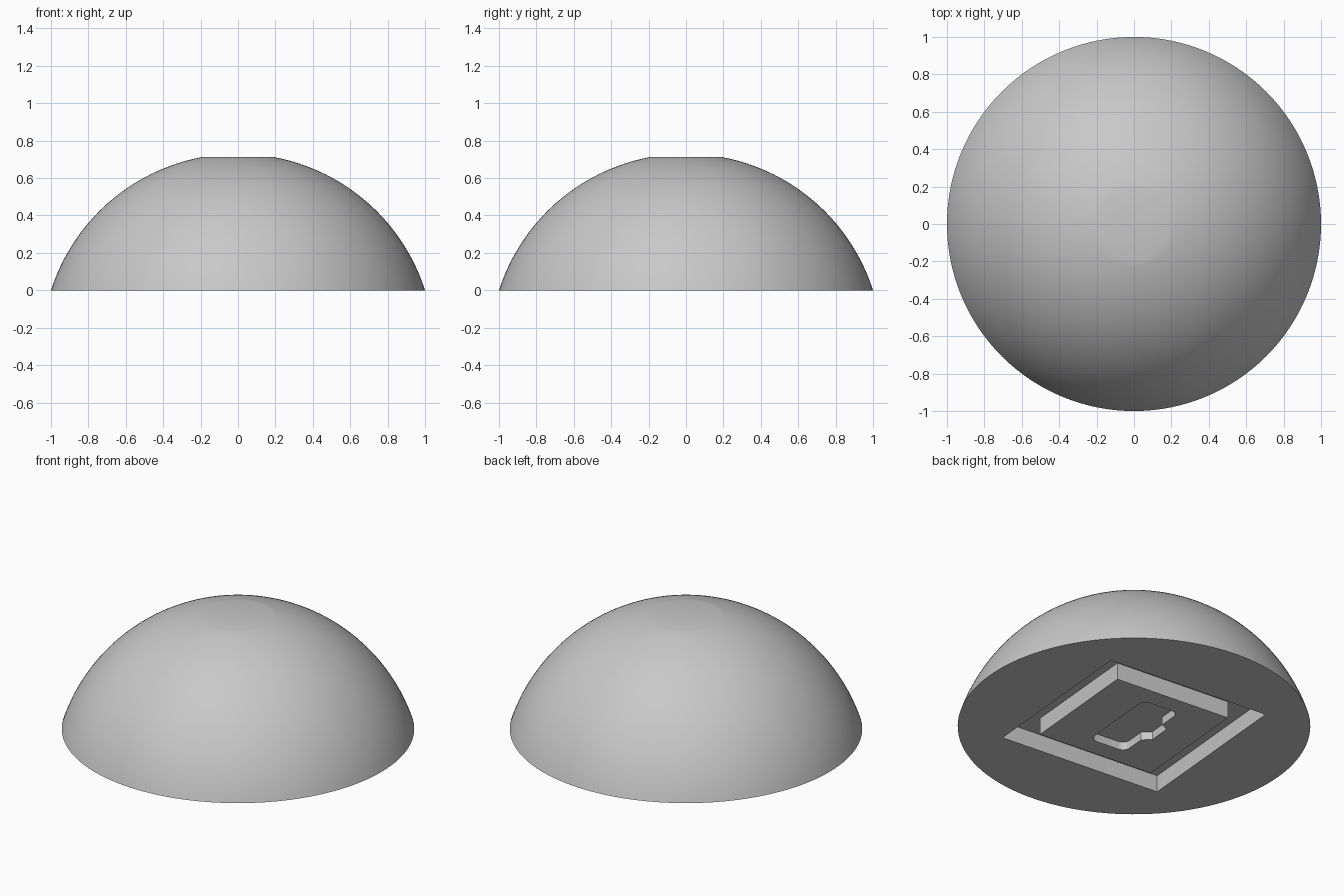
import bpy
import bmesh
from math import sqrt, cos, sin, acos, pi, radians
from mathutils import Matrix

cube = bpy.data.objects.get("Cube")
if cube:
    bpy.data.objects.remove(cube, do_unlink=True)

RADIUS, CENTRE_Z, TOP_Z = 1.05, -0.32, 0.712
SEGMENTS, RINGS = 128, 32
TWIST = Matrix.Rotation(radians(-5), 4, 'Z')

grey = bpy.data.materials.new("light grey")
grey.use_nodes = True
grey.diffuse_color = (0.58, 0.58, 0.58, 1)
grey.node_tree.nodes["Principled BSDF"].inputs["Base Color"].default_value = grey.diffuse_color


def finish(bm, name):
    bmesh.ops.recalc_face_normals(bm, faces=bm.faces[:])
    mesh = bpy.data.meshes.new(name)
    bm.to_mesh(mesh)
    bm.free()
    mesh.materials.append(grey)
    obj = bpy.data.objects.new(name, mesh)
    bpy.context.collection.objects.link(obj)
    return obj


def loop(bm, points, z):
    return [bm.verts.new((x, y, z)) for x, y in points]


def bridge(bm, a, b):
    for i in range(len(a)):
        j = (i + 1) % len(a)
        bm.faces.new((a[i], a[j], b[j], b[i]))


def square(half):
    return [(-half, -half), (half, -half), (half, half), (-half, half)]


# Dome: a sphere cap with a slightly flattened crown and a flat base
bm = bmesh.new()
start = acos((TOP_Z - CENTRE_Z) / RADIUS)
end = acos(-CENTRE_Z / RADIUS)
loops = []
for k in range(RINGS + 1):
    t = end + (start - end) * k / RINGS
    r = RADIUS * sin(t) / sqrt(RADIUS ** 2 - CENTRE_Z ** 2)
    circle = [(r * cos(2 * pi * i / SEGMENTS), r * sin(2 * pi * i / SEGMENTS))
              for i in range(SEGMENTS)]
    loops.append(loop(bm, circle, 0 if k == 0 else CENTRE_Z + RADIUS * cos(t)))
for lower, upper in zip(loops, loops[1:]):
    bridge(bm, lower, upper)
bm.faces.new(loops[0])
bm.faces.new(loops[-1])
dome = finish(bm, "dome")

# Square channel in the base, leaving a raised block inside it
bm = bmesh.new()
rings = [loop(bm, square(h), z) for h, z in
         ((0.535, -0.1), (0.535, 0.105), (0.383, 0.105), (0.383, -0.1))]
for i in range(4):
    bridge(bm, rings[i], rings[(i + 1) % 4])
bm.transform(TWIST)
channel = finish(bm, "channel_cutter")

# Shallow rounded socket with a side notch in the middle of the block
bm = bmesh.new()
outline = [(0.12, -0.265), (0.12, 0.265), (-0.122, 0.265), (-0.122, 0.105),
           (-0.172, 0.075), (-0.172, -0.065), (-0.122, -0.105), (-0.122, -0.265)]
low, high = loop(bm, outline, -0.1), loop(bm, outline, 0.05)
bridge(bm, low, high)
bm.faces.new(low)
bm.faces.new(high)
corners = [e for e in bm.edges
           if abs(e.verts[0].co.z - e.verts[1].co.z) > 0.1 and abs(e.verts[0].co.y) > 0.2]
bmesh.ops.bevel(bm, geom=corners, offset=0.045, segments=6, profile=0.5, affect='EDGES')
bm.transform(TWIST)
socket = finish(bm, "socket_cutter")

# Cut both recesses into the base
bpy.ops.object.select_all(action='DESELECT')
bpy.context.view_layer.objects.active = dome
dome.select_set(True)
for cutter in (channel, socket):
    cutter.hide_render = True
    cut = dome.modifiers.new(cutter.name, 'BOOLEAN')
    cut.operation = 'DIFFERENCE'
    cut.solver = 'EXACT'
    cut.object = cutter
    bpy.ops.object.modifier_apply(modifier=cut.name)
    bpy.data.objects.remove(cutter, do_unlink=True)

bpy.ops.object.shade_smooth_by_angle(angle=radians(30))
